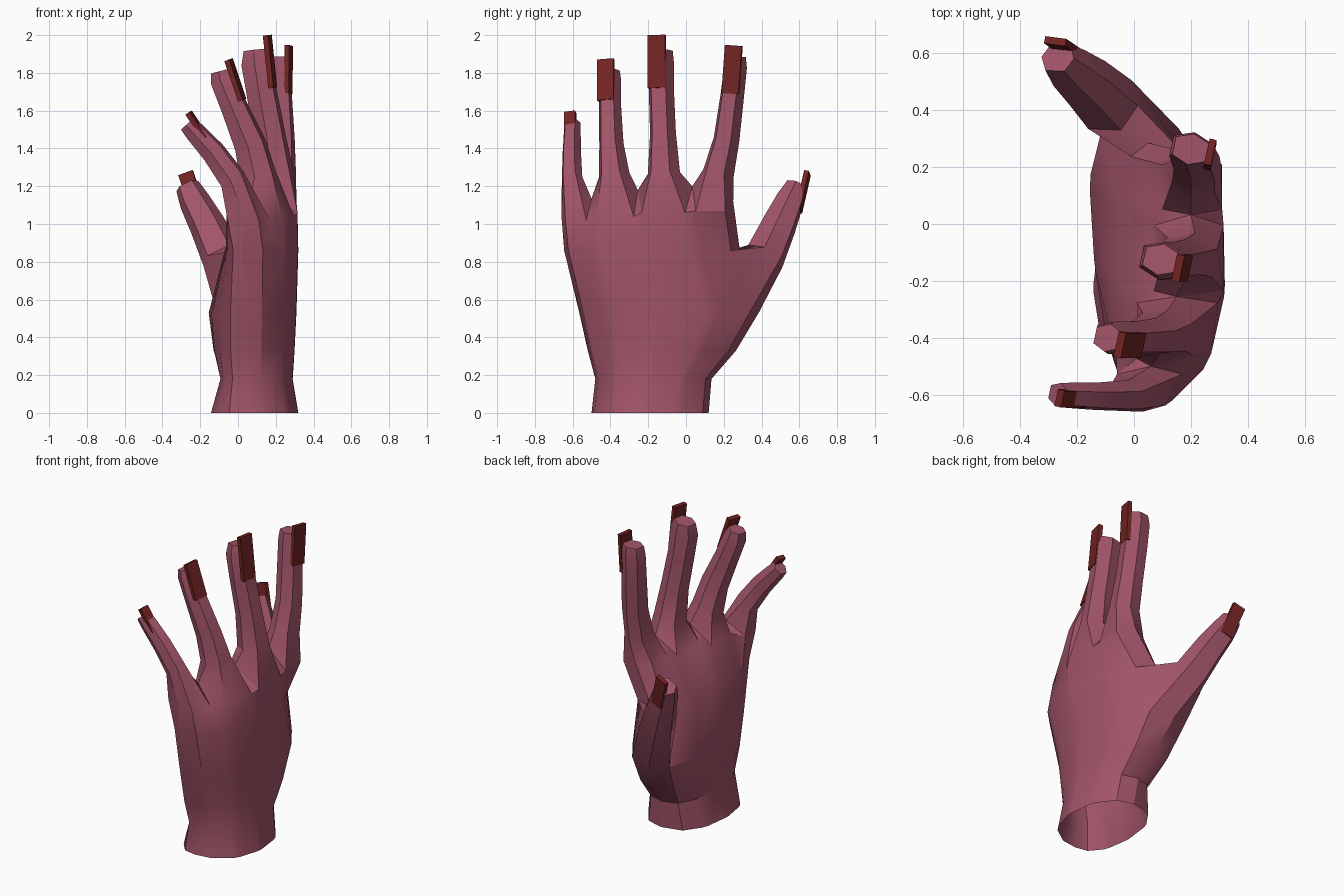
import bpy, bmesh, math
from mathutils import Vector

if "Cube" in bpy.data.objects:
    bpy.data.objects.remove(bpy.data.objects["Cube"])


def material(name, color):
    m = bpy.data.materials.new(name)
    m.diffuse_color = (*color, 1)
    m.use_nodes = True
    m.node_tree.nodes["Principled BSDF"].inputs["Base Color"].default_value = m.diffuse_color
    return m


SKIN = material("skin", (0.36, 0.09, 0.14))
POLISH = material("nail_polish", (0.17, 0.017, 0.017))


def finish(bm, name, mat, angle=30):
    bmesh.ops.recalc_face_normals(bm, faces=bm.faces)
    me = bpy.data.meshes.new(name)
    bm.to_mesh(me)
    bm.free()
    me.materials.append(mat)
    ob = bpy.data.objects.new(name, me)
    bpy.context.collection.objects.link(ob)
    bpy.ops.object.select_all(action='DESELECT')
    ob.select_set(True)
    bpy.context.view_layer.objects.active = ob
    bpy.ops.object.shade_smooth_by_angle(angle=math.radians(angle))
    return ob


def bridge(bm, a, b, skip=()):
    n = len(a)
    for i in range(n):
        if i not in skip:
            bm.faces.new((a[i], a[(i + 1) % n], b[(i + 1) % n], b[i]))


HEX = ((-.58, 1), (.58, 1), (1, 0), (.58, -1), (-.58, -1), (-1, 0))


def frame(tangent, back):
    t = tangent.normalized()
    b = (back - t * back.dot(t)).normalized()
    return t, b, t.cross(b)


def tube(bm, path, back, base):
    """Six-sided digit from a base ring along points (x, y, z, half width, half depth)."""
    pts = [Vector(p[:3]) for p in path]
    prev = base
    for i, p in enumerate(path):
        tan = pts[min(i + 1, len(pts) - 1)] - pts[max(i - 1, 0)]
        t, b, s = frame(tan, back)
        ring = [bm.verts.new(pts[i] + s * (u * p[3]) + b * (v * p[4])) for u, v in HEX]
        bridge(bm, prev, ring)
        prev = ring
    bm.faces.new(prev)


def nail(name, base, tip, width, depth, back):
    base, tip = Vector(base), Vector(tip)
    t, b, s = frame(tip - base, back)
    bm = bmesh.new()
    rings = [[bm.verts.new(c + s * (u * width / 2) + b * (v * depth / 2))
              for u, v in ((-1, 1), (1, 1), (1, -1), (-1, -1))] for c in (base, tip)]
    bridge(bm, *rings)
    for r in rings:
        bm.faces.new(r)
    finish(bm, name, POLISH, 20)


# Knuckles, little finger to index: y, half width, back x, palm x, z
knuckles = ((-.583, .055, .14, -.06, 1.02), (-.375, .098, .265, .01, 1.04),
            (-.12, .115, .315, .07, 1.06), (.13, .078, .31, .10, 1.07))
# Web points, with the outer edges of the hand at both ends
webs = ((.03, -.66, 1.05), (.06, -.50, 1.135), (.15, -.255, 1.18),
        (.20, .033, 1.20), (.20, .25, 1.12))
# Fingers above the knuckles
fingers = (
    ((-.03, -.603, 1.24, .056, .065), (-.13, -.605, 1.38, .050, .058),
     (-.225, -.602, 1.485, .046, .05), (-.267, -.60, 1.53, .042, .042)),
    ((.105, -.38, 1.26, .083, .088), (.065, -.395, 1.42, .066, .078),
     (-.02, -.402, 1.62, .060, .065), (-.08, -.40, 1.76, .058, .06),
     (-.093, -.40, 1.81, .05, .046)),
    ((.195, -.117, 1.27, .087, .09), (.165, -.122, 1.48, .07, .077),
     (.125, -.13, 1.70, .068, .074), (.102, -.13, 1.85, .068, .078),
     (.095, -.125, 1.92, .056, .06)),
    ((.22, .172, 1.27, .085, .078), (.22, .215, 1.45, .07, .073),
     (.207, .245, 1.68, .064, .072), (.20, .262, 1.83, .062, .07),
     (.20, .263, 1.885, .055, .06)))
finger_back = Vector((1, -.22, .1))

# Palm: z, y range, side x at little finger and thumb, back x, palm x at both sides
sections = ((0, -.50, .12, .04, .10, .32, -.15, -.13),
            (.18, -.48, .135, .03, .08, .29, -.10, -.08),
            (.33, -.52, .265, .02, .05, .30, -.11, -.16),
            (.53, -.565, .385, .02, .0, .31, -.11, -.20),
            (.86, -.645, .285, .02, .05, .32, -.08, -.05))
ys = [k[0] + s * k[1] for k in knuckles for s in (-1, 1)]
us = [(y + .66) / .915 for y in ys]
bm = bmesh.new()
rings = []
for z, y0, y1, m0, m1, xb, xp0, xp1 in sections:
    def point(u, x):
        m = m0 + (m1 - m0) * u
        k = max(0, 1 - (2 * u - 1) ** 2) ** (.42 if x > 0 else .33)
        return bm.verts.new((m + (x - m) * k, y0 + (y1 - y0) * u, z))
    rings.append([point(0, xb)] + [point(u, xb) for u in us] + [point(1, xb)] +
                 [point(u, xp0 + (xp1 - xp0) * u ** 1.4) for u in reversed(us)])

# Knuckle ring shares its vertices with the finger bases
web = [bm.verts.new(w) for w in webs]
back = [bm.verts.new((k[2] + .03 * s * (i < 2), k[0] + s * k[1], k[4]))
        for i, k in enumerate(knuckles) for s in (-1, 1)]
palm = [bm.verts.new((k[3], k[0] + s * k[1], k[4] + .03)) for k in knuckles for s in (-1, 1)]
rings.append([web[0]] + back + [web[4]] + palm[::-1])
for i in range(len(rings) - 1):
    # Leave the opening for the thumb; the wrist stays open
    bridge(bm, rings[i], rings[i + 1], (8, 9) if i == 3 else ())
for i in range(1, 4):
    for row in (back, palm):
        bm.faces.new((row[2 * i - 1], row[2 * i], web[i]))
for i, path in enumerate(fingers):
    j = 2 * i
    base = [back[j], back[j + 1], web[i + 1], palm[j + 1], palm[j], web[i]]
    tube(bm, path, finger_back, base)

# Thumb grown from the opening in the side of the palm
thumb_back = Vector((.3, .75, -.55))
low, high = rings[3], rings[4]
tube(bm, ((-.085, .42, .83, .11, .095), (-.165, .497, 1.0, .095, .082),
          (-.23, .55, 1.12, .082, .068), (-.268, .585, 1.2, .064, .05)), thumb_back,
     [low[8], low[9], low[10], high[10], high[9], high[8]])
finish(bm, "hand", SKIN)

# Long flat nails
nail("little_nail", (-.172, -.615, 1.455), (-.262, -.613, 1.59), .06, .028, finger_back)
nail("ring_nail", (.022, -.424, 1.655), (-.05, -.425, 1.87), .09, .028, finger_back)
nail("middle_nail", (.184, -.155, 1.72), (.155, -.155, 2.0), .095, .028, finger_back)
nail("index_nail", (.267, .235, 1.69), (.268, .253, 1.945), .092, .025, finger_back)
nail("thumb_nail", (-.21, .597, 1.07), (-.277, .643, 1.27), .08, .026, thumb_back)
